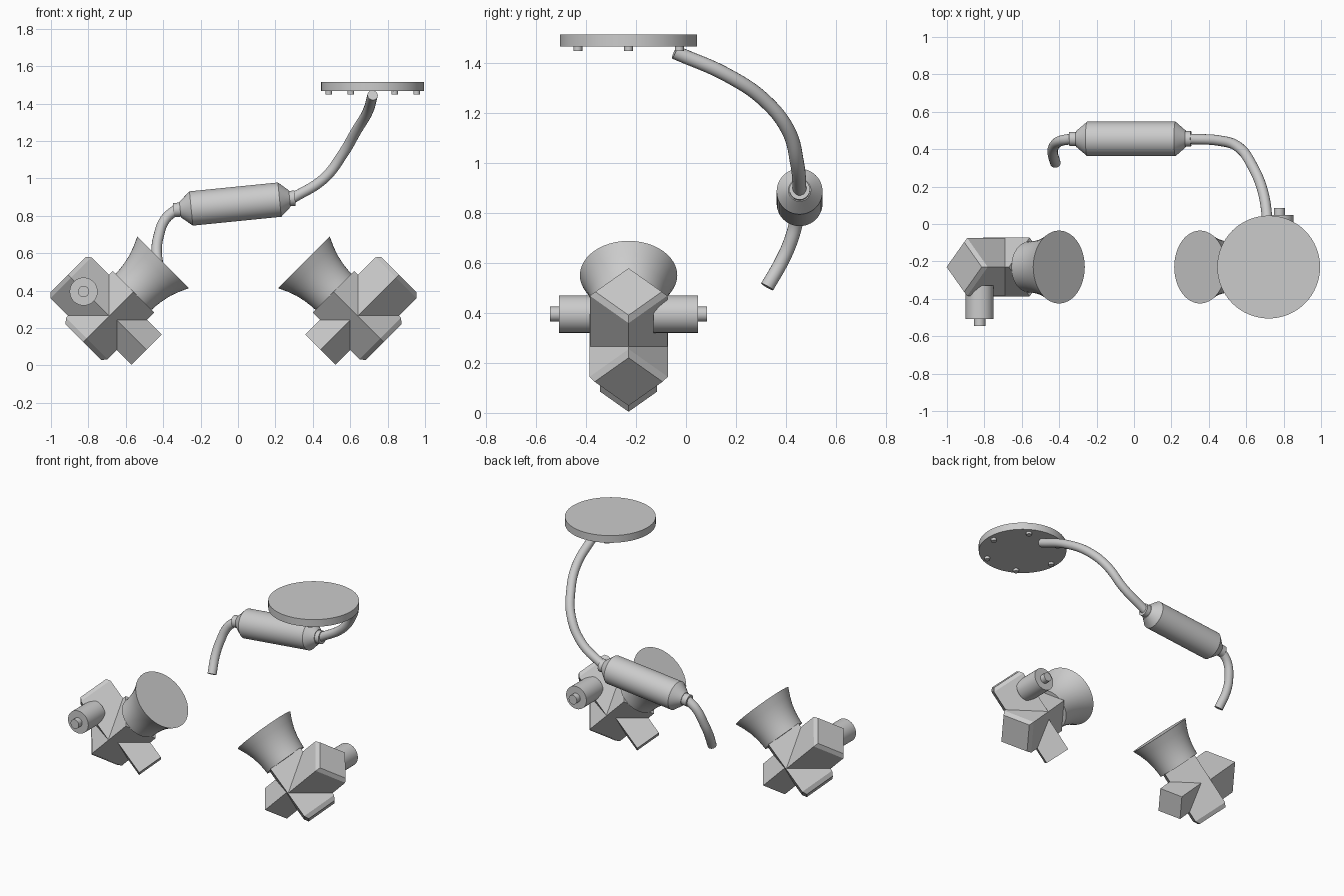
import bpy, bmesh, math
from mathutils import Vector

cube = bpy.data.objects.get("Cube")
if cube:
    bpy.data.objects.remove(cube, do_unlink=True)

grey = bpy.data.materials.new("plain_grey")
grey.use_nodes = True
GREY = (0.6, 0.6, 0.6, 1)
grey.diffuse_color = GREY
grey.node_tree.nodes["Principled BSDF"].inputs["Base Color"].default_value = GREY


def finish(obj, smooth):
    obj.data.materials.append(grey)
    bpy.ops.object.select_all(action="DESELECT")
    obj.select_set(True)
    bpy.context.view_layer.objects.active = obj
    if smooth:
        bpy.ops.object.shade_smooth_by_angle(angle=math.radians(30))


def lathe(name, origin, axis, profile, sides=48, side_dir=(0, 1, 0)):
    """Capped solid with (distance, radius) rings along an axis; first corner lies on side_dir."""
    origin, axis = Vector(origin), Vector(axis).normalized()
    u = Vector(side_dir)
    u = (u - axis * u.dot(axis)).normalized()
    v = axis.cross(u)
    bm = bmesh.new()
    rings = []
    for d, r in profile:
        angles = [math.tau * i / sides for i in range(sides)]
        rings.append([bm.verts.new(origin + axis * d + (u * math.cos(t) + v * math.sin(t)) * r)
                      for t in angles])
    for a, b in zip(rings, rings[1:]):
        for i in range(sides):
            j = (i + 1) % sides
            bm.faces.new((a[i], a[j], b[j], b[i]))
    bm.faces.new(rings[0])
    bm.faces.new(rings[-1])
    bmesh.ops.recalc_face_normals(bm, faces=bm.faces)
    mesh = bpy.data.meshes.new(name)
    bm.to_mesh(mesh)
    bm.free()
    obj = bpy.data.objects.new(name, mesh)
    bpy.context.collection.objects.link(obj)
    finish(obj, sides > 8)
    return obj


def tube(name, points, radius):
    """Round pipe following a smooth path, with closed ends."""
    curve = bpy.data.curves.new(name, "CURVE")
    curve.dimensions = "3D"
    curve.bevel_depth = radius
    curve.bevel_resolution = 6
    curve.resolution_u = 10
    curve.use_fill_caps = True
    spline = curve.splines.new("BEZIER")
    spline.bezier_points.add(len(points) - 1)
    for bp, co in zip(spline.bezier_points, points):
        bp.co = co
        bp.handle_left_type = bp.handle_right_type = "AUTO"
    obj = bpy.data.objects.new(name, curve)
    bpy.context.collection.objects.link(obj)
    bpy.ops.object.select_all(action="DESELECT")
    obj.select_set(True)
    bpy.context.view_layer.objects.active = obj
    bpy.ops.object.convert(target="MESH")
    finish(bpy.context.object, True)


# Two tilted intakes, the second turned half a revolution about the vertical
def intake(side, s, mouth_x):
    mouth = Vector((mouth_x, -0.23, 0.551))
    along = Vector((s, 0, 1)).normalized()
    across = Vector((-s, 0, 1)).normalized()
    front = Vector((0, -s, 0))

    lathe(side + "_trumpet", mouth, along,
          [(-0.225, 0.136), (-0.19, 0.138), (-0.15, 0.143), (-0.1, 0.154),
           (-0.05, 0.172), (0, 0.195)])
    lathe(side + "_body", mouth, along,
          [(-0.603, 0.136), (-0.575, 0.157), (-0.222, 0.157)], 4)
    lathe(side + "_upper_box", mouth - along * 0.405, across,
          [(0, 0.155), (0.289, 0.155), (0.312, 0.133)], 4)
    lathe(side + "_lower_box", mouth - along * 0.392, -across,
          [(0, 0.114), (0.267, 0.114)], 4)
    knob = mouth - along * 0.41 + across * 0.19
    lathe(side + "_knob", knob, front, [(0.1, 0.075), (0.278, 0.075)], 32, (0, 0, 1))
    lathe(side + "_knob_pin", knob, front, [(0.27, 0.03), (0.315, 0.03)], 24, (0, 0, 1))


intake("right", 1, -0.401)
intake("left", -1, 0.353)

# Round cover with six studs underneath
lathe("cover_disc", (0.72, -0.23, 1.467), (0, 0, 1), [(0, 0.275), (0.048, 0.275)], 64)
for i in range(6):
    t = math.tau * i / 6
    lathe(f"cover_stud_{i + 1}",
          (0.72 + 0.235 * math.cos(t), -0.23 + 0.235 * math.sin(t), 1.45),
          (0, 0, 1), [(0, 0.018), (0.02, 0.018)], 16)

# Canister with tapered ends and collars, in one turned profile
lathe("canister", (-0.345, 0.455, 0.83), (0.65, 0, 0.065),
      [(0, 0.038), (0.036, 0.038), (0.036, 0.042), (0.095, 0.092), (0.57, 0.092),
       (0.624, 0.045), (0.624, 0.041), (0.653, 0.041)])

# Curved pipes
tube("upper_pipe", [(0.72, -0.045, 1.445), (0.69, 0.17, 1.35), (0.63, 0.316, 1.25),
                    (0.56, 0.41, 1.13), (0.46, 0.445, 1.0), (0.29, 0.455, 0.893)], 0.028)
tube("lower_pipe", [(-0.33, 0.455, 0.835), (-0.39, 0.445, 0.78), (-0.425, 0.42, 0.69),
                    (-0.435, 0.385, 0.61), (-0.42, 0.325, 0.505)], 0.028)
